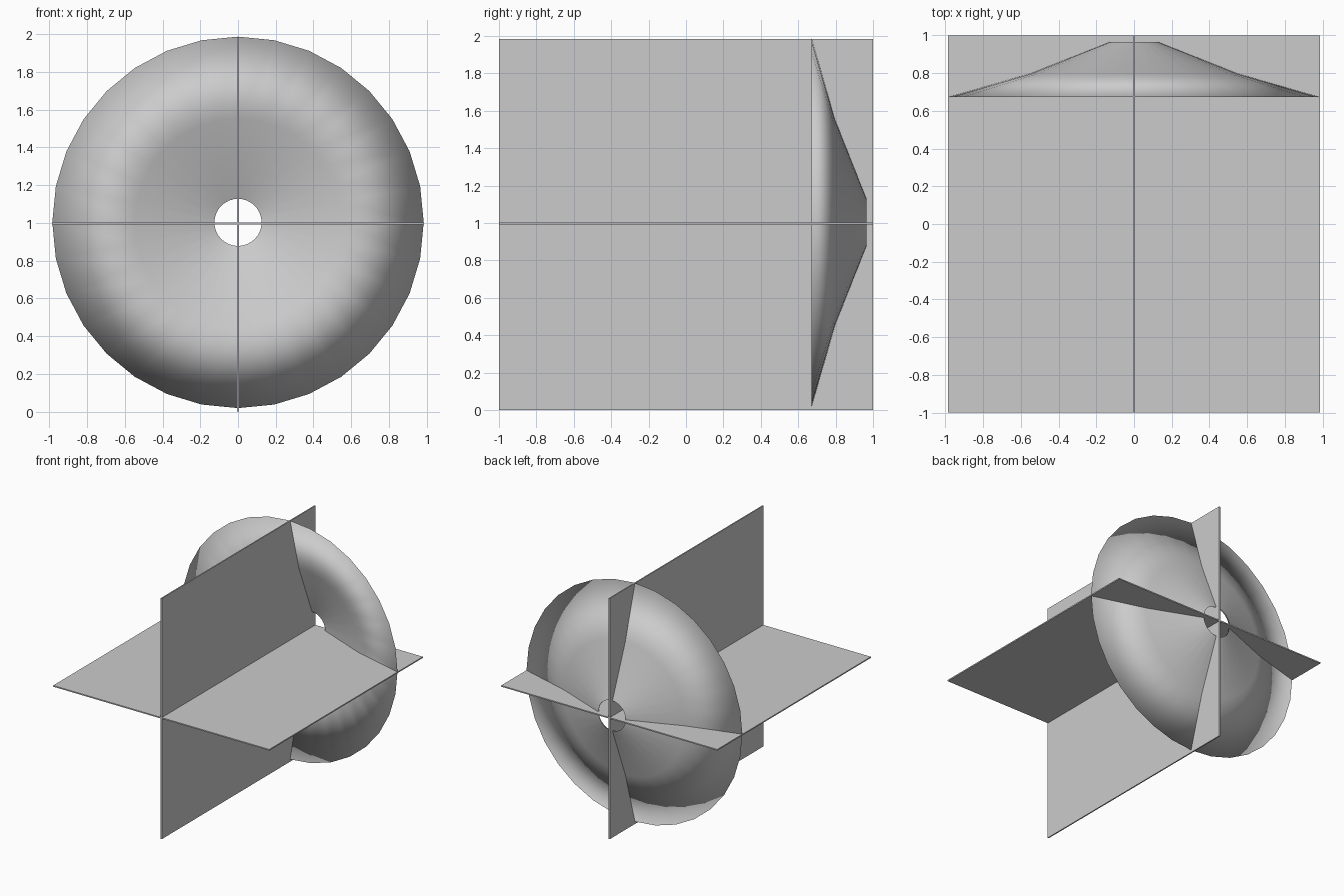
import bpy, bmesh, math

if "Cube" in bpy.data.objects:
    bpy.data.objects.remove(bpy.data.objects["Cube"])

CZ = 1.003   # height of the dish axis
SIDES = 32


def make_object(name, bm, smooth):
    mesh = bpy.data.meshes.new(name)
    for f in bm.faces:
        f.smooth = smooth
    bm.to_mesh(mesh)
    bm.free()
    obj = bpy.data.objects.new(name, mesh)
    bpy.context.collection.objects.link(obj)
    return obj


def ring(bm, r, y):
    return [bm.verts.new((r * math.sin(2 * math.pi * i / SIDES), y,
                          CZ + r * math.cos(2 * math.pi * i / SIDES)))
            for i in range(SIDES)]


def bridge(bm, a, b):
    for i in range(SIDES):
        j = (i + 1) % SIDES
        bm.faces.new((a[i], a[j], b[j], b[i]))


# dish: thin front and back skins sharing a sharp outer rim, open hub hole
bm = bmesh.new()
profile = [(0.125, 0.957), (0.55, 0.785), (0.984, 0.672),
           (0.55, 0.797), (0.125, 0.965)]
rings = [ring(bm, r, y) for r, y in profile]
for a, b in zip(rings, rings[1:]):
    bridge(bm, a, b)
bm.normal_update()
# make the front skin face forward (-y) and the back skin face back
if bm.faces[:][0].normal.y > 0:
    bmesh.ops.reverse_faces(bm, faces=bm.faces[:])
make_object("dish", bm, True)


# crossed panels: thin sheets through the dish axis
def panel(name, centre, size):
    bm = bmesh.new()
    bmesh.ops.create_cube(bm, size=1)
    for v in bm.verts:
        v.co = [c + p * s for c, p, s in zip(centre, v.co, size)]
    make_object(name, bm, False)


panel("vertical_panel", (0, 0, 0.992), (0.01, 2, 1.984))
panel("horizontal_panel", (0, 0, 0.997), (1.97, 2, 0.01))
